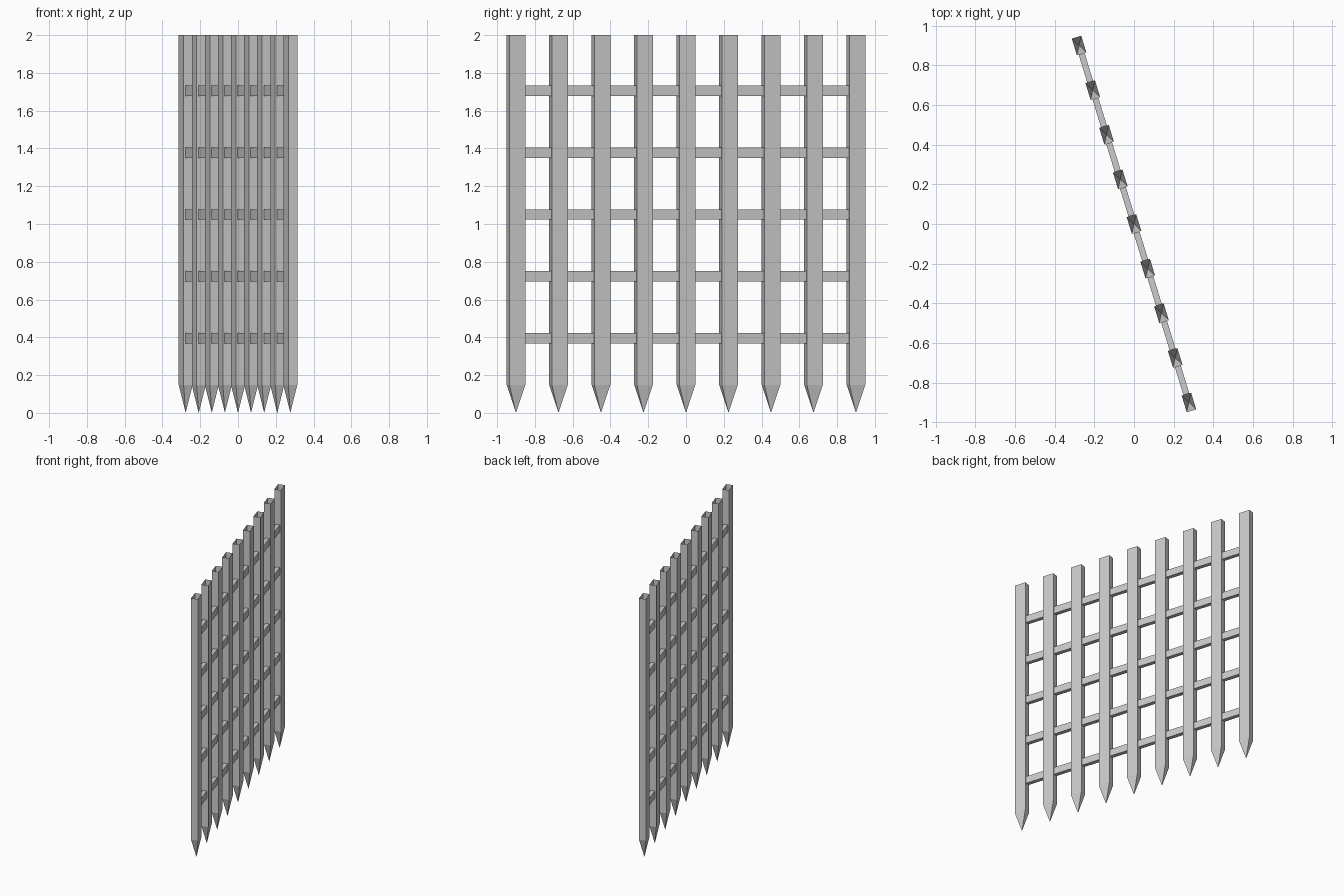
import bpy, math

if "Cube" in bpy.data.objects:
    bpy.data.objects.remove(bpy.data.objects["Cube"])

N = 9
END_X, END_Y = -0.277, 0.90          # centre of the last bar
ANGLE = math.atan2(END_Y, END_X)     # direction of the gate in plan
STEP = 2 * math.hypot(END_X, END_Y) / (N - 1)
W, T = 0.088, 0.05                   # bar width and thickness
SHOULDER, TOP = 0.148, 2.0
RAIL_H, RAIL_T = 0.055, 0.031


def add(name, verts, faces):
    mesh = bpy.data.meshes.new(name)
    mesh.from_pydata(verts, [], faces)
    ob = bpy.data.objects.new(name, mesh)
    ob.rotation_euler.z = ANGLE
    bpy.context.collection.objects.link(ob)


# Pointed upright bars, hollow and open at the top
for i in range(N):
    u = (i - (N - 1) / 2) * STEP
    ring = [(u - W / 2, -T / 2), (u + W / 2, -T / 2),
            (u + W / 2, T / 2), (u - W / 2, T / 2)]
    verts = [(x, y, z) for z in (SHOULDER, TOP) for x, y in ring] + [(u, 0, 0)]
    faces = []
    for k in range(4):
        n = (k + 1) % 4
        faces += [(k, n, n + 4, k + 4), (n, k, 8)]
    add(f"upright_bar_{i + 1}", verts, faces)

# Rail pieces spanning each gap between bars
for r in range(5):
    z = 0.395 + r * 0.3276
    verts, faces = [], []
    for i in range(N - 1):
        a = (i - (N - 1) / 2) * STEP + W / 2
        b = a + STEP - W
        o = len(verts)
        section = [(-RAIL_T / 2, z - RAIL_H / 2), (RAIL_T / 2, z - RAIL_H / 2),
                   (RAIL_T / 2, z + RAIL_H / 2), (-RAIL_T / 2, z + RAIL_H / 2)]
        verts += [(u, y, h) for u in (a, b) for y, h in section]
        for k in range(4):
            n = (k + 1) % 4
            faces.append((o + k, o + k + 4, o + n + 4, o + n)[::-1])
    add(f"cross_rail_{r + 1}", verts, faces)
